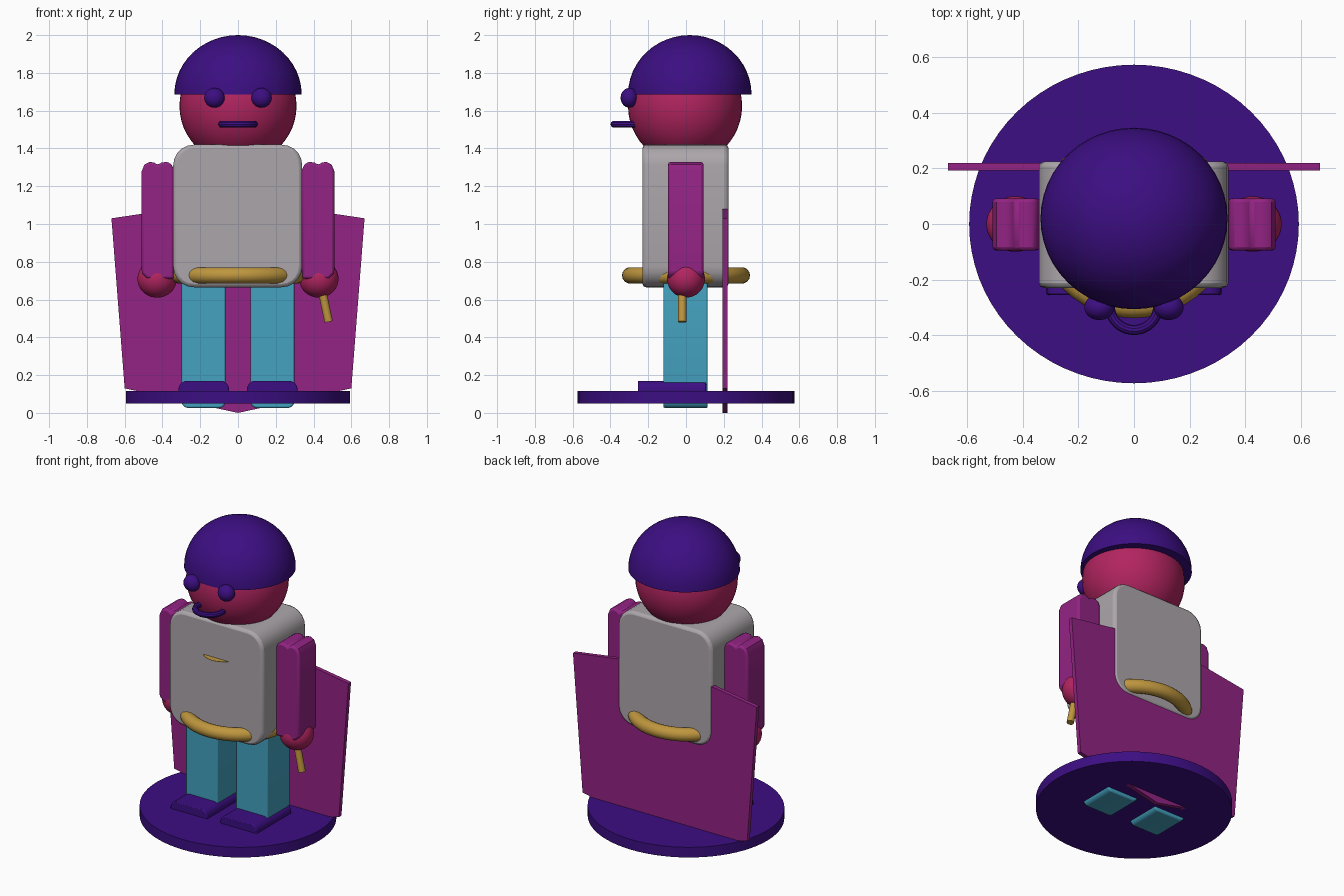
import bpy, bmesh, math
from mathutils import Vector

cube = bpy.data.objects.get("Cube")
if cube:
    bpy.data.objects.remove(cube, do_unlink=True)


def material(name, rgb):
    lin = [((c / 255 + 0.055) / 1.055) ** 2.4 if c > 10 else c / 3295 for c in rgb]
    m = bpy.data.materials.new(name)
    m.use_nodes = True
    m.diffuse_color = (*lin, 1)
    m.node_tree.nodes["Principled BSDF"].inputs["Base Color"].default_value = (*lin, 1)
    return m


PURPLE = material("deep purple", (60, 14, 130))
CRIMSON = material("crimson", (178, 36, 96))
MAGENTA = material("magenta", (146, 35, 131))
GREY = material("warm grey", (172, 166, 170))
GOLD = material("gold", (190, 150, 62))
TEAL = material("teal", (68, 162, 192))


def finish(name, bm, mat, bevel=0.0):
    bmesh.ops.recalc_face_normals(bm, faces=bm.faces)
    mesh = bpy.data.meshes.new(name)
    bm.to_mesh(mesh)
    bm.free()
    mesh.materials.append(mat)
    ob = bpy.data.objects.new(name, mesh)
    bpy.context.collection.objects.link(ob)
    if bevel:
        mod = ob.modifiers.new("soft edges", 'BEVEL')
        mod.width, mod.segments = bevel, 2
        mod.limit_method, mod.angle_limit = 'ANGLE', math.radians(40)
    bpy.ops.object.select_all(action='DESELECT')
    ob.select_set(True)
    bpy.context.view_layer.objects.active = ob
    bpy.ops.object.shade_smooth_by_angle(angle=math.radians(35))
    return ob


def prism(name, profile, y0, y1, mat, bevel=0.0):
    """Extrude an x-z outline from y0 to y1."""
    bm = bmesh.new()
    face = bm.faces.new([bm.verts.new((x, y0, z)) for x, z in profile])
    ext = bmesh.ops.extrude_face_region(bm, geom=[face])
    verts = [v for v in ext["geom"] if isinstance(v, bmesh.types.BMVert)]
    bmesh.ops.translate(bm, verts=verts, vec=(0, y1 - y0, 0))
    return finish(name, bm, mat, bevel)


def rounded(x0, x1, z0, z1, r_low, r_top, steps=5):
    """Outline of a rectangle with rounded corners."""
    pts = []
    for cx, cz, r, start in ((x1 - r_top, z1 - r_top, r_top, 0),
                             (x0 + r_top, z1 - r_top, r_top, 90),
                             (x0 + r_low, z0 + r_low, r_low, 180),
                             (x1 - r_low, z0 + r_low, r_low, 270)):
        for i in range(steps + 1):
            a = math.radians(start + 90 * i / steps)
            pts.append((cx + r * math.cos(a), cz + r * math.sin(a)))
    return pts


def ball(name, center, radii, mat, half=False):
    bm = bmesh.new()
    bmesh.ops.create_uvsphere(bm, u_segments=48, v_segments=24, radius=1)
    if half:
        bmesh.ops.bisect_plane(bm, geom=bm.verts[:] + bm.edges[:] + bm.faces[:],
                               plane_co=(0, 0, 0), plane_no=(0, 0, -1), clear_outer=True)
        bmesh.ops.holes_fill(bm, edges=[e for e in bm.edges if e.is_boundary])
    bmesh.ops.scale(bm, verts=bm.verts, vec=radii)
    bmesh.ops.translate(bm, verts=bm.verts, vec=center)
    return finish(name, bm, mat)


def ring(name, center, major_x, major_y, minor, mat, n=56, m=14):
    bm = bmesh.new()
    rows = []
    for i in range(n):
        a = math.tau * i / n
        row = []
        for j in range(m):
            b = math.tau * j / m
            row.append(bm.verts.new((center[0] + (major_x + minor * math.cos(b)) * math.cos(a),
                                     center[1] + (major_y + minor * math.cos(b)) * math.sin(a),
                                     center[2] + minor * math.sin(b))))
        rows.append(row)
    for i in range(n):
        p, q = rows[i], rows[(i + 1) % n]
        for j in range(m):
            k = (j + 1) % m
            bm.faces.new((p[j], q[j], q[k], p[k]))
    return finish(name, bm, mat)


def rod(name, start, end, radius, mat, segments=24, scale=(1, 1, 1)):
    a, b = Vector(start), Vector(end)
    bm = bmesh.new()
    bmesh.ops.create_cone(bm, cap_ends=True, segments=segments, radius1=radius,
                          radius2=radius, depth=(b - a).length)
    bmesh.ops.scale(bm, verts=bm.verts, vec=scale)
    rot = (b - a).to_track_quat('Z', 'Y').to_matrix()
    bmesh.ops.rotate(bm, verts=bm.verts, cent=(0, 0, 0), matrix=rot)
    bmesh.ops.translate(bm, verts=bm.verts, vec=(a + b) / 2)
    return finish(name, bm, mat)


# Stand and cape
bm = bmesh.new()
bmesh.ops.create_cone(bm, cap_ends=True, segments=72, radius1=1, radius2=1, depth=1)
bmesh.ops.scale(bm, verts=bm.verts, vec=(0.594, 0.574, 0.067))
bmesh.ops.translate(bm, verts=bm.verts, vec=(0, 0, 0.082))
finish("round_stand", bm, PURPLE)
prism("cape", [(-0.67, 1.03), (-0.6, 0.13), (0, 0), (0.6, 0.13), (0.67, 1.03), (0, 1.13)],
      0.193, 0.22, MAGENTA)

# Torso, belt and chest badge
prism("torso", rounded(-0.343, 0.34, 0.665, 1.42, 0.11, 0.11), -0.23, 0.225, GREY, 0.018)
ring("belt", (0, 0, 0.728), 0.312, 0.296, 0.043, GOLD)
rod("chest_badge", (0, -0.152, 1.179), (0, -0.152, 1.181), 0.12, GOLD, 40)

# Head, cap and mouth
ball("head", (0, -0.005, 1.625), (0.31, 0.302, 0.308), CRIMSON)
ball("cap", (0, 0.02, 1.686), (0.337, 0.327, 0.314), PURPLE, half=True)
ring("mouth", (0, -0.295, 1.528), 0.087, 0.087, 0.018, PURPLE, 40, 10)

# Paired parts
ARM = [(0.34, 0.71), (0.34, 1.29), (0.352, 1.318), (0.375, 1.328), (0.405, 1.326),
       (0.425, 1.312), (0.445, 1.326), (0.47, 1.328), (0.495, 1.315), (0.51, 1.28),
       (0.51, 0.74), (0.48, 0.71)]
for side, s in (("left", 1), ("right", -1)):
    def mirrored(pts):
        return [(s * x, z) for x, z in pts]
    ball(side + "_eye", (s * 0.125, -0.3, 1.668), (0.054, 0.046, 0.052), PURPLE)
    prism(side + "_arm", mirrored(ARM), -0.095, 0.092, MAGENTA, 0.012)
    ball(side + "_hand", (s * 0.428, 0, 0.71), (0.104, 0.1, 0.1), CRIMSON)
    prism(side + "_leg", mirrored(rounded(0.066, 0.298, 0.026, 0.74, 0.035, 0.02)),
          -0.12, 0.115, TEAL, 0.008)
    prism(side + "_foot", mirrored(rounded(0.047, 0.315, 0.07, 0.17, 0.01, 0.045)),
          -0.255, 0.108, PURPLE, 0.006)

# Short stick held in the left hand
rod("hand_stick", (0.432, -0.02, 0.71), (0.48, -0.02, 0.482), 0.022, GOLD)
